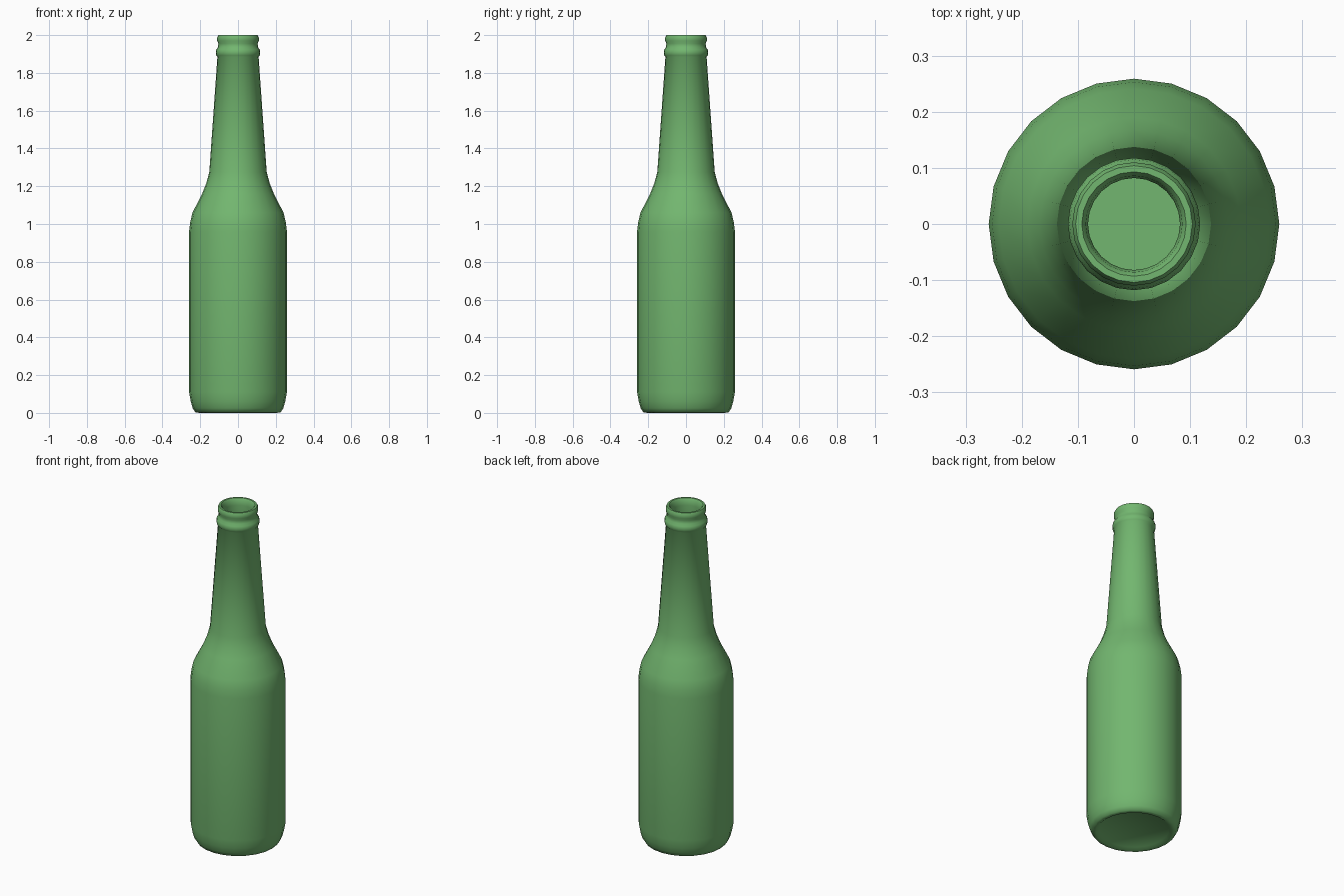
import bpy, bmesh, math

if "Cube" in bpy.data.objects:
    bpy.data.objects.remove(bpy.data.objects["Cube"])

SIDES = 24

# Profile as (radius, height): outside from base centre to lip, then inside down to floor
outer = [(0.0, 0.012), (0.19, 0.012), (0.205, 0.0), (0.226, 0.003), (0.24, 0.025), (0.25, 0.06),
         (0.259, 0.11), (0.259, 0.96), (0.253, 1.01), (0.241, 1.06),
         (0.19, 1.16), (0.168, 1.215), (0.152, 1.275), (0.109, 1.885)]
mouth = [(0.115, 1.892), (0.118, 1.908), (0.115, 1.924), (0.106, 1.935),
         (0.104, 1.955), (0.110, 1.97), (0.110, 1.988), (0.104, 2.0),
         (0.093, 2.0), (0.086, 1.99), (0.082, 1.96)]
inner = [(0.088, 1.88), (0.132, 1.27), (0.148, 1.205), (0.17, 1.15),
         (0.222, 1.05), (0.239, 0.96), (0.239, 0.11), (0.21, 0.03), (0.0, 0.03)]


def lathe(name, profile, sides):
    bm = bmesh.new()
    rings = []
    for r, z in profile:
        n = 1 if r == 0 else sides
        rings.append([bm.verts.new((r * math.cos(2 * math.pi * i / sides),
                                    r * math.sin(2 * math.pi * i / sides), z))
                      for i in range(n)])
    for a, b in zip(rings, rings[1:]):
        for i in range(sides):
            j = (i + 1) % sides
            if len(a) == 1:
                bm.faces.new((a[0], b[j], b[i]))
            elif len(b) == 1:
                bm.faces.new((a[i], a[j], b[0]))
            else:
                bm.faces.new((a[i], a[j], b[j], b[i]))
    bmesh.ops.recalc_face_normals(bm, faces=bm.faces)
    mesh = bpy.data.meshes.new(name)
    bm.to_mesh(mesh)
    bm.free()
    obj = bpy.data.objects.new(name, mesh)
    bpy.context.collection.objects.link(obj)
    return obj


# Glass bottle
bottle = lathe("bottle", outer + mouth + inner, SIDES)
glass = bpy.data.materials.new("green_glass")
glass.diffuse_color = (0.17, 0.47, 0.16, 1.0)
glass.use_nodes = True
glass.node_tree.nodes["Principled BSDF"].inputs["Base Color"].default_value = glass.diffuse_color
bottle.data.materials.append(glass)

bpy.context.view_layer.objects.active = bottle
bottle.select_set(True)
bpy.ops.object.shade_smooth_by_angle(angle=math.radians(50))
